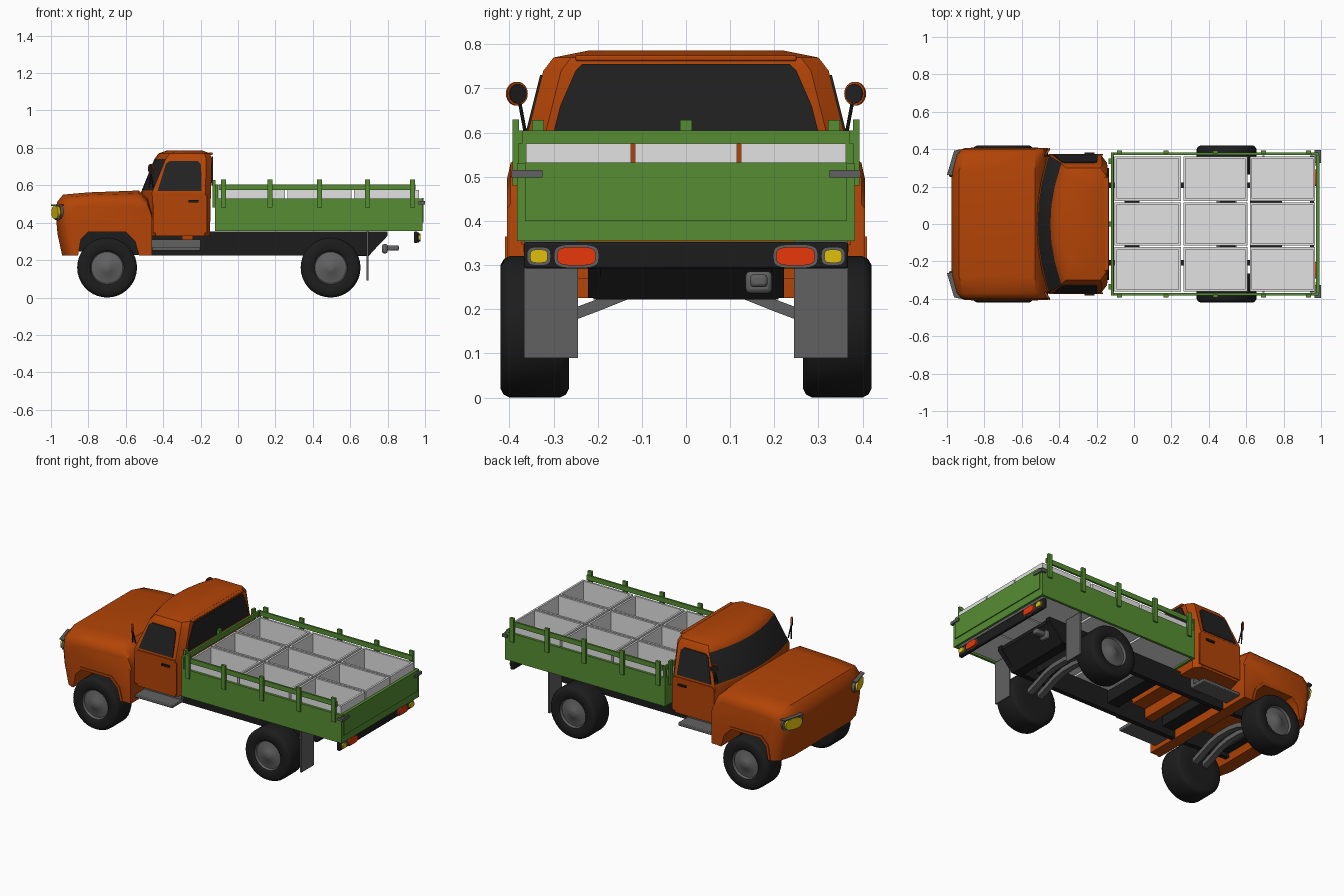
import bpy, bmesh, math
from mathutils import Vector

if bpy.data.objects.get("Cube"):
    bpy.data.objects.remove(bpy.data.objects["Cube"])


def material(name, r, g, b):
    m = bpy.data.materials.new(name)
    m.use_nodes = True
    m.diffuse_color = (r, g, b, 1)
    m.node_tree.nodes["Principled BSDF"].inputs["Base Color"].default_value = (r, g, b, 1)
    return m


ORANGE = material("orange paint", .45, .058, .002)
GREEN = material("green paint", .092, .27, .032)
PALE = material("pale grey", .76, .76, .76)
GREY = material("mid grey", .12, .12, .12)
BLACK = material("black", .012, .012, .012)
GLASS = material("dark glass", .016, .016, .016)
RED = material("red lamp", .85, .04, .003)
YELLOW = material("yellow lamp", .74, .53, .003)
parts = []


def loft(name, rings, mat, extra=None, rule=None):
    """Skin equal-length rings of points and cap both ends."""
    n = len(rings[0])
    verts = [p for ring in rings for p in ring]
    faces = [list(range(n)), list(range(len(verts) - n, len(verts)))]
    for k in range(len(rings) - 1):
        for i in range(n):
            j = (i + 1) % n
            faces.append([k * n + i, k * n + j, k * n + n + j, k * n + n + i])
    me = bpy.data.meshes.new(name)
    me.from_pydata(verts, [], faces)
    bm = bmesh.new()
    bm.from_mesh(me)
    bmesh.ops.recalc_face_normals(bm, faces=bm.faces)
    me.materials.append(mat)
    if extra:
        me.materials.append(extra)
        for f in bm.faces:
            f.material_index = int(rule(f.calc_center_median()))
    bm.to_mesh(me)
    bm.free()
    ob = bpy.data.objects.new(name, me)
    bpy.context.collection.objects.link(ob)
    parts.append(ob)
    return ob


def box(name, x, y, z, mat, bevel=0):
    ob = loft(name, [[(x[0], y[0], h), (x[1], y[0], h), (x[1], y[1], h), (x[0], y[1], h)] for h in z], mat)
    if bevel:
        mod = ob.modifiers.new("bevel", "BEVEL")
        mod.width, mod.segments = bevel, 2
    return ob


def side_slab(name, outline, y0, y1, mat):
    return loft(name, [[(x, y, z) for x, z in outline] for y in (y0, y1)], mat)


def rod(name, p, q, r, mat, ry=None, n=24, power=1):
    """Round or oval bar between two points; a power below 1 squares it off."""
    p, q = Vector(p), Vector(q)
    rot = (q - p).to_track_quat('Z', 'Y')

    def soft(v):
        return math.copysign(abs(v) ** power, v)
    ring = [rot @ Vector((r * soft(math.cos(a)), (ry or r) * soft(math.sin(a)), 0))
            for a in (math.tau * i / n for i in range(n))]
    return loft(name, [[p + v for v in ring], [q + v for v in ring]], mat)


# Hood and fenders, with the wheel arch in the side outline
ARCH = [(-.53, .225), (-.55, .3), (-.6, .35), (-.8, .35), (-.84, .31), (-.855, .225)]
HOOD = [(-.94, .225), (-.965, .34), (-.975, .45), (-.968, .51), (-.935, .55), (-.8, .562),
        (-.53, .572), (-.485, .53), (-.46, .45), (-.46, .225)] + ARCH


def hood_ring(y, drop, back):
    return [(x + (back if x < -.9 else 0), y, z - (drop * (z - .4) / .17 if z > .4 else 0))
            for x, z in HOOD]


half = [(.405, .075, .07), (.397, .04, .045), (.37, .015, .022), (.28, 0, 0)]
loft("hood_and_fenders", [hood_ring(-y, d, b) for y, d, b in half]
     + [hood_ring(y, d, b) for y, d, b in reversed(half)], ORANGE)

# Cab: horizontal rings with a bowed front, glazed at the windshield
SPREAD = (-1, -.9, -.6, -.3, 0, .3, .6, .9, 1)


def cab_ring(z, front, rear, w):
    ring = [(front + .06 * t * t, t * w, z) for t in SPREAD]
    return ring + [(rear - .03, w, z), (rear, w - .04, z), (rear, .04 - w, z), (rear - .03, -w, z)]


def cab_width(z):
    return .368 - (z - .56) * .25 if z > .56 else .368


loft("cab", [cab_ring(.33, -.5, -.15, .368), cab_ring(.56, -.52, -.145, .368),
             cab_ring(.572, -.515, -.144, .365), cab_ring(.74, -.447, -.14, cab_width(.74)),
             cab_ring(.77, -.425, -.15, .3), cab_ring(.786, -.38, -.19, .22)],
     ORANGE, GLASS, lambda c: .575 < c.z < .735 and c.x < -.4 and abs(c.y) < .34)
box("rear_roof_rim", (-.16, -.135), (-.25, .25), (.762, .775), ORANGE, .004)
back = [(-.3, .6), (.3, .6), (.285, .66), (.25, .74), (.235, .755), (-.235, .755), (-.25, .74), (-.285, .66)]
loft("rear_window", [[(x, y, z) for y, z in back] for x in (-.142, -.135)], GLASS)

WINDOW = [(-.43, .57), (-.385, .715), (-.365, .73), (-.215, .73), (-.197, .71), (-.195, .57)]
DOOR = [(-.455, .345), (-.455, .545), (-.44, .557), (-.18, .557), (-.165, .54), (-.165, .345)]
for s, side in ((1, "left"), (-1, "right")):
    for name, outline, mat in (("window", WINDOW, GLASS), ("door", DOOR, ORANGE)):
        loft(f"{side}_{name}", [[(x, s * (cab_width(z) + d), z) for x, z in outline]
                                for d in (-.002, .005)], mat)
    box(f"{side}_door_handle", (-.265, -.21), sorted((s * .37, s * .382)), (.508, .52), BLACK)
    # Raised lip around the front wheel arch
    lip = [(-.695 + (x + .695) * 1.1, .225 + (z - .225) * 1.12) for x, z in reversed(ARCH)]
    side_slab(f"{side}_arch_lip", ARCH + lip, s * .39, s * .41, ORANGE)
    # Mirrors, angled toward the driver
    face = Vector((.85, -s * .5, 0)).normalized()
    centre = Vector((-.465, s * .383, .688))
    for i, x in enumerate((-.475, -.455)):
        rod(f"{side}_mirror_stalk_{i + 1}", (x, s * .362, .59), (-.465, s * .376, .665), .004, BLACK, n=8)
    rod(f"{side}_mirror_rim", centre - face * .003, centre + face * .003, .027, ORANGE)
    rod(f"{side}_mirror_glass", centre - face * .006, centre + face * .006, .022, GLASS)
    # Headlights, turned slightly outward under a small visor
    lamp = Vector((-.968, s * .325, .455))
    aim = Vector((-.95, s * .3, 0))
    rod(f"{side}_headlight_housing", lamp - aim * .08, lamp, .074, GREY, .042, power=.8)
    rod(f"{side}_headlight_lens", lamp - aim * .01, lamp + aim * .012, .06, YELLOW, .034, power=.8)
    visor = [(-1, .262), (-.962, .392), (-.93, .4), (-.95, .258)]
    loft(f"{side}_headlight_visor", [[(x, s * y, z) for x, y in visor] for z in (.49, .497)], GREY)
    # Step, chassis rail, mudflap
    box(f"{side}_step", (-.46, -.2), sorted((s * .25, s * .365)), (.25, .27), GREY, .004)
    box(f"{side}_step_riser", (-.46, -.2), sorted((s * .25, s * .275)), (.265, .31), GREY)
    side_slab(f"{side}_chassis_rail", [(-.9, .25), (-.5, .225), (.7, .225), (.8, .33), (.8, .352), (-.9, .352)],
              s * .193, s * .222, BLACK)
    box(f"{side}_mudflap", (.688, .698), sorted((s * .245, s * .367)), (.09, .356), GREY)
    # Tail lamps
    for name, y, r, h, mat in (("red_lamp", .248, .044, .021, RED), ("yellow_lamp", .333, .02, .015, YELLOW)):
        rod(f"{side}_{name}_rim", (.955, s * y, .32), (.967, s * y, .32), r + .007, GREY, h + .006, power=.6)
        rod(f"{side}_{name}", (.955, s * y, .32), (.975, s * y, .32), r, mat, h, power=.6)
    box(f"{side}_tailgate_latch", (.965, 1), sorted((s * .325, s * .395)), (.498, .515), GREY)

    # Wheels
    for place, cx in (("front", -.7), ("rear", .495)):
        tyre = [(.265, .09), (.265, .14), (.272, .153), (.285, .16), (.4, .16), (.413, .153), (.42, .14),
                (.42, .1), (.414, .09), (.4, .084), (.408, .035), (.416, .024), (.418, .008)]
        loft(f"{place}_{side}_wheel",
             [[(cx + r * math.cos(a), s * y, .16 + r * math.sin(a))
               for a in (math.tau * i / 36 for i in range(36))] for y, r in tyre], BLACK, GREY,
             lambda c, cx=cx: abs(c.y) > .39 and math.hypot(c.x - cx, c.z - .16) < .092)

    # Bed sides with stakes and top rail
    box(f"{side}_bed_board", (-.12, .985), sorted((s * .368, s * .383)), (.355, .53), GREEN)
    box(f"{side}_bed_rail", (-.105, .95), sorted((s * .37, s * .382)), (.575, .605), GREEN)
    box(f"{side}_headboard_end_post", (-.122, -.108), sorted((s * .362, s * .383)), (.53, .605), GREEN)
    for i, x in enumerate((-.077, .171, .436, .692, .933)):
        box(f"{side}_stake_{i + 1}", (x - .014, x + .014), sorted((s * .378, s * .393)), (.48, .63), GREEN)

# Axles: twin arched bars running across the chassis
BAR = ((-.28, .165), (-.2, .195), (-.12, .227), (-.05, .24), (.05, .24), (.12, .227), (.2, .195), (.28, .165))
for place, cx in (("front", -.7), ("rear", .495)):
    for i, x in enumerate((cx - .035, cx + .035)):
        loft(f"{place}_axle_bar_{i + 1}", [[(x - .018, y, z), (x + .018, y, z), (x + .018, y, z + .028),
                                            (x - .018, y, z + .028)] for y, z in BAR], GREY)

# Chassis cross pieces and rear carrier
for i, x in enumerate((-.88, -.45, -.05, .46)):
    box(f"cross_member_{i + 1}", (x, x + .08), (-.2, .2), (.27, .345), BLACK)
side_slab("rear_carrier", [(.62, .25), (.64, .222), (.7, .222), (.79, .33), (.79, .35), (.62, .35)], -.21, .21, BLACK)
box("cab_under_sill", (-.3, -.24), (-.245, .245), (.27, .335), ORANGE)
box("tow_hitch_plate", (.77, .8), (.135, .195), (.236, .286), GREY, .01)
box("tow_hitch", (.79, .86), (.145, .185), (.25, .279), GREY, .008)
box("tail_lamp_bar", (.94, .962), (-.367, .367), (.292, .352), BLACK, .006)

# Tailgate and headboard
box("tailgate", (.972, .986), (-.383, .383), (.355, .53), GREEN)
box("tailgate_panel", (.984, .992), (-.365, .365), (.4, .532), GREEN)
box("headboard", (-.122, -.108), (-.383, .383), (.355, .53), GREEN)
box("headboard_rail", (-.122, -.11), (-.37, .37), (.575, .605), GREEN)
for i, y in enumerate((-.335, 0, .335)):
    box(f"headboard_stake_{i + 1}", (-.135, -.12), (y - .014, y + .014), (.48, .628), GREEN)

# Nine open cargo trays
T = .012
for i, (x0, x1) in enumerate(((-.104, .25), (.264, .606), (.62, .968))):
    for j, (y0, y1) in enumerate(((-.362, -.124), (-.116, .116), (.124, .362))):
        def rect(d, z):
            return [(x0 + d, y0 + d, z), (x1 - d, y0 + d, z), (x1 - d, y1 - d, z), (x0 + d, y1 - d, z)]
        loft(f"cargo_tray_{i * 3 + j + 1}", [rect(0, .362), rect(0, .575), rect(T, .575), rect(T, .375)], PALE)

# Smooth shading with sharp edges kept
bpy.ops.object.select_all(action='DESELECT')
for ob in parts:
    ob.select_set(True)
bpy.context.view_layer.objects.active = parts[0]
bpy.ops.object.shade_smooth_by_angle(angle=math.radians(35))
